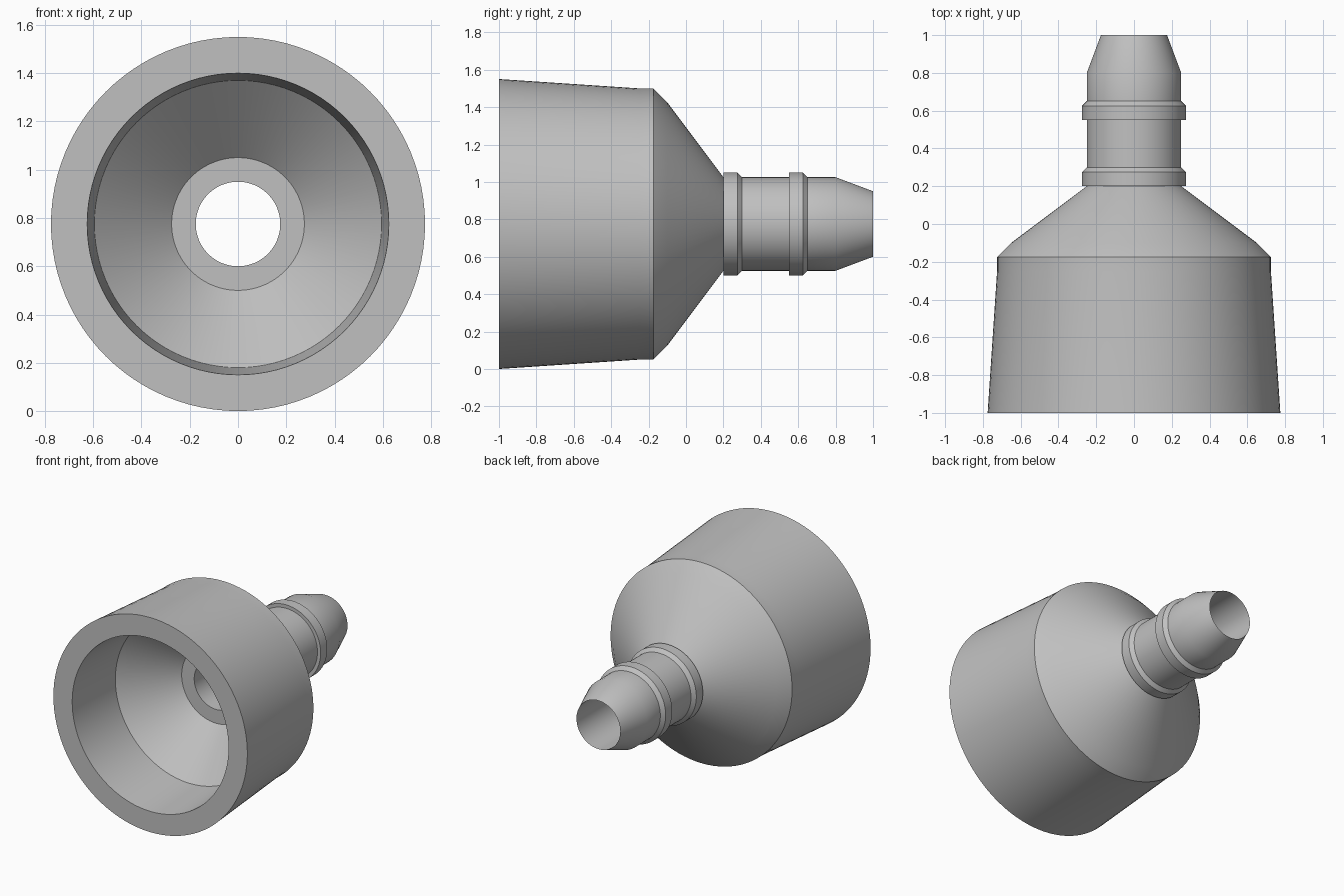
import bpy
import bmesh
import math

cube = bpy.data.objects.get("Cube")
if cube:
    bpy.data.objects.remove(cube, do_unlink=True)

AXIS_Z = 0.775
SIDES = 96


def flat_material(name, rgb):
    mat = bpy.data.materials.new(name)
    mat.use_nodes = True
    mat.diffuse_color = (*rgb, 1)
    mat.node_tree.nodes["Principled BSDF"].inputs["Base Color"].default_value = (*rgb, 1)
    return mat


def lathe(name, profile, mat):
    """Revolve a closed (radius, y) profile around the horizontal axis."""
    bm = bmesh.new()
    rings = []
    for r, y in profile:
        ring = []
        for i in range(SIDES):
            a = math.tau * i / SIDES
            ring.append(bm.verts.new((r * math.cos(a), y, AXIS_Z + r * math.sin(a))))
        rings.append(ring)
    for k, ring in enumerate(rings):
        following = rings[(k + 1) % len(rings)]
        for i in range(SIDES):
            j = (i + 1) % SIDES
            bm.faces.new((ring[i], ring[j], following[j], following[i]))
    bmesh.ops.recalc_face_normals(bm, faces=bm.faces)
    mesh = bpy.data.meshes.new(name)
    bm.to_mesh(mesh)
    bm.free()
    mesh.materials.append(mat)
    obj = bpy.data.objects.new(name, mesh)
    bpy.context.collection.objects.link(obj)
    bpy.ops.object.select_all(action="DESELECT")
    obj.select_set(True)
    bpy.context.view_layer.objects.active = obj
    bpy.ops.object.shade_smooth_by_angle(angle=math.radians(30))
    return obj


def collar(y):
    """Raised band with a chamfered rear edge."""
    return [(0.25, y), (0.275, y), (0.275, y + 0.075), (0.25, y + 0.1)]


grey = flat_material("light grey plastic", (0.53, 0.53, 0.53))

# Tapered socket, shoulder cone and hose spigot
outside = [(0.775, -1), (0.725, -0.25), (0.725, -0.175), (0.65, -0.1)]
outside += collar(0.2) + collar(0.55)
outside += [(0.25, 0.8), (0.175, 1)]

# Straight bore, inner step, funnel and socket wall
inside = [(0.175, -0.25), (0.275, -0.25), (0.595, -0.55), (0.625, -1)]

lathe("hose_reducer", outside + inside, grey)
